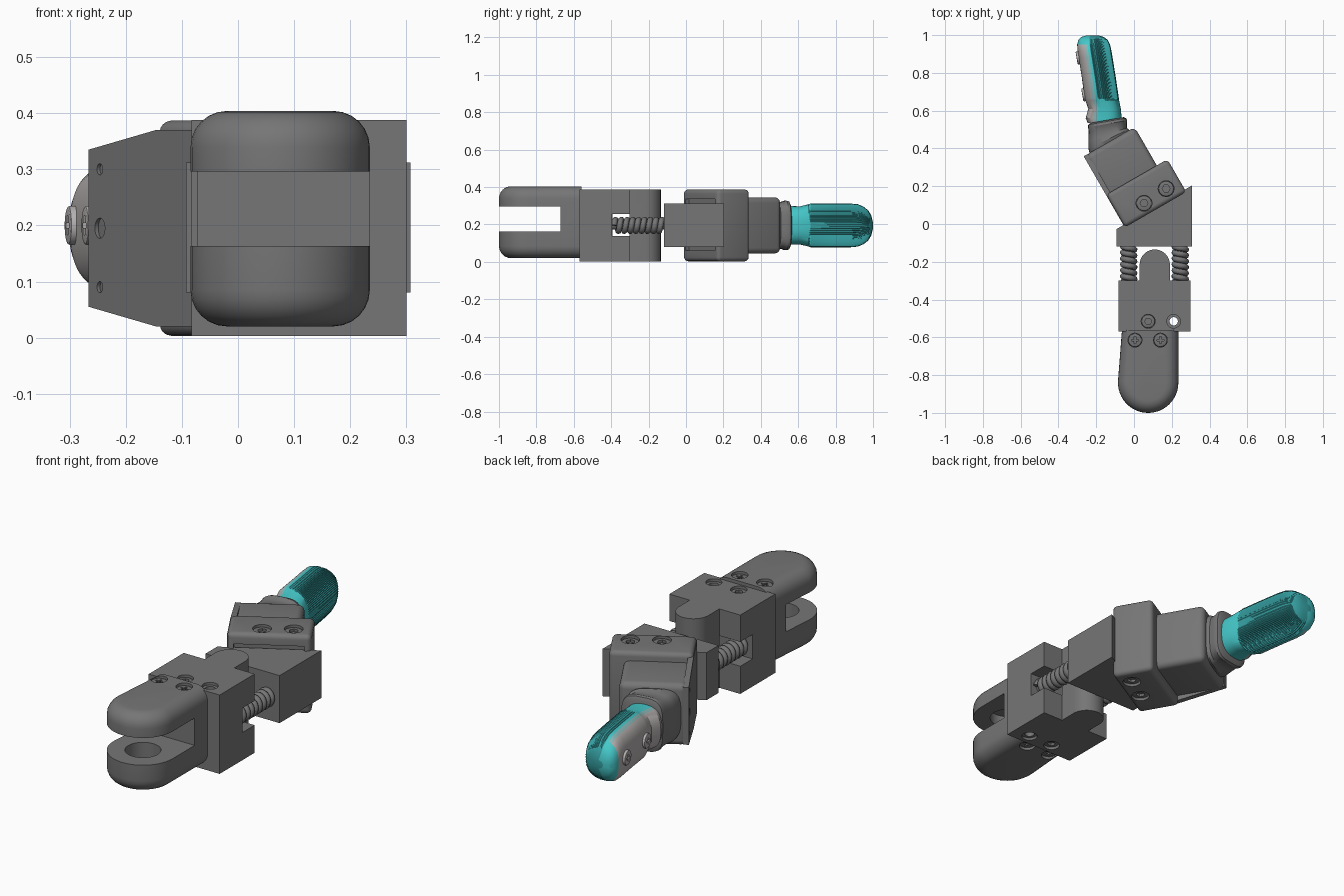
import bpy, bmesh
from math import sin, cos, pi, radians
from mathutils import Matrix, Vector

if "Cube" in bpy.data.objects:
    bpy.data.objects.remove(bpy.data.objects["Cube"])

CUTTERS = []
ZC = 0.195
I = Matrix.Identity(4)
T = Matrix.Translation
TOOL = T((-0.09, -0.025, 0)) @ Matrix.Rotation(radians(30), 4, 'Z')  # angled head frame


def material(name, r, g, b):
    mat = bpy.data.materials.new(name)
    mat.diffuse_color = (r, g, b, 1)
    mat.use_nodes = True
    mat.node_tree.nodes["Principled BSDF"].inputs["Base Color"].default_value = mat.diffuse_color
    return mat


DARK = material("dark_grey", 0.18, 0.18, 0.18)
TEAL = material("teal", 0.06, 0.58, 0.59)
GRIP = material("grip_teal", 0.035, 0.34, 0.35)
BLEND = material("grey_teal", 0.26, 0.48, 0.48)
PALE = material("pale_grey", 0.46, 0.43, 0.43)


def make(name, bm, m=I):
    bmesh.ops.recalc_face_normals(bm, faces=bm.faces)
    me = bpy.data.meshes.new(name)
    bm.to_mesh(me)
    bm.free()
    me.transform(m)
    ob = bpy.data.objects.new(name, me)
    bpy.context.collection.objects.link(ob)
    return ob


def loft(name, rings, m=I):
    bm = bmesh.new()
    vs = [[bm.verts.new(p) for p in r] for r in rings]
    n = len(vs[0])
    for a, b in zip(vs, vs[1:]):
        for i in range(n):
            j = (i + 1) % n
            bm.faces.new((a[i], a[j], b[j], b[i]))
    bm.faces.new(vs[0][::-1])
    bm.faces.new(vs[-1])
    return make(name, bm, m)


def bevel(ob, width, seg=4):
    md = ob.modifiers.new("bevel", 'BEVEL')
    md.width, md.segments = width, seg
    md.limit_method, md.angle_limit = 'ANGLE', radians(50)
    md.use_clamp_overlap = False
    return ob


def prism(name, pts, z0, z1, m=I):
    return loft(name, [[(x, y, z) for x, y in pts] for z in (z0, z1)], m)


def box(name, x0, x1, y0, y1, z0, z1, m=I):
    return prism(name, [(x0, y0), (x1, y0), (x1, y1), (x0, y1)], z0, z1, m)


def arc(cx, cy, r, a0, a1, n=24):
    return [(cx + r * cos(a0 + (a1 - a0) * i / n), cy + r * sin(a0 + (a1 - a0) * i / n))
            for i in range(n + 1)]


def cyl(name, r, z0, z1, m=I, n=32):
    return prism(name, arc(0, 0, r, 0, 2 * pi * (n - 1) / n, n - 1), z0, z1, m)


def cut(ob, cutter):
    md = ob.modifiers.new("cut", 'BOOLEAN')
    md.operation, md.solver, md.object = 'DIFFERENCE', 'EXACT', cutter
    cutter.hide_render = True
    CUTTERS.append(cutter)


def screw(name, m, r, target=None, hexagon=False):
    """Screw at m (local z points outward): sunk in target, or proud if there is none."""
    top = 0.012
    if target:
        cut(target, cyl("recess_cutter", r, -0.03, 0.05, m))
        top = -0.01
    head = bevel(cyl(name, r * (0.97 if target else 1), -0.04, top, m), 0.005, 2)
    if hexagon:
        pts = arc(0, 0, r * 0.5, 0, 2 * pi * 5 / 6, 5)
    else:
        a, b = r * 0.12, r * 0.5
        pts = [(b, -a), (b, a), (a, a), (a, b), (-a, b), (-a, a),
               (-b, a), (-b, -a), (-a, -a), (-a, -b), (a, -b), (a, -a)]
    cut(head, prism("drive_cutter", pts, top - 0.012, top + 0.02, m))
    return head


def flip(x, y, z):
    return T((x, y, z)) @ Matrix.Rotation(pi, 4, 'X')


# Clevis fork with rounded end, slot and inner pin socket
outline = [(0.235, -0.45), (-0.055, -0.45)] + arc(0.075, -0.84, 0.16, pi * 0.98, 2 * pi)
fork = bevel(prism("clevis_fork", outline, 0.02, 0.404), 0.065, 6)
cut(fork, box("fork_back_cutter", -0.3, 0.5, -0.56, -0.3, -0.2, 0.6))
cut(fork, box("fork_slot_cutter", -0.3, 0.5, -1.2, -0.67, 0.163, 0.296))
cut(fork, cyl("pin_socket_cutter", 0.08, 0.07, 0.35, T((0.075, -0.84, 0))))
for x in (0.005, 0.14):
    screw("fork_screw_top", T((x, -0.615, 0.404)), 0.037, fork)
    screw("fork_screw_bottom", flip(x, -0.615, 0.02), 0.037, fork)

# Slider block with rounded tongue, spring window and holes
tongue = arc(0.11, -0.215, 0.08, 0, pi, 20)
block = prism("slider_block", [(-0.083, -0.57), (0.30, -0.57), (0.30, -0.30), (0.19, -0.30)]
              + tongue + [(0.03, -0.30), (-0.083, -0.30)], 0.003, 0.388)
for x0, x1 in ((-0.2, 0.031), (0.189, 0.4)):
    cut(block, box("window_cutter", x0, x1, -0.395, -0.25, 0.138, 0.257))
cut(block, box("window_through_cutter", 0.0, 0.2, -0.394, -0.302, 0.139, 0.256))
cut(block, cyl("through_hole_cutter", 0.022, -0.1, 0.6, T((0.21, -0.515, 0))))
for z in (0.39, 0.0):
    cut(block, cyl("counterbore_cutter", 0.036, -0.015, 0.015, T((0.21, -0.515, z))))
screw("block_screw_top", T((0.075, -0.515, 0.388)), 0.037, block, True)
screw("block_screw_bottom", flip(0.075, -0.515, 0.003), 0.037, block, True)

# Two coil springs on guide rods
for x in (-0.028, 0.245):
    along = T((x, 0, ZC)) @ Matrix.Rotation(-pi / 2, 4, 'X')
    cyl("guide_rod", 0.022, -0.395, -0.11, along, 16)
    cu = bpy.data.curves.new("coil_spring", 'CURVE')
    cu.dimensions, cu.bevel_depth, cu.bevel_resolution = '3D', 0.0155, 2
    cu.use_fill_caps = True
    cu.materials.append(DARK)
    sp = cu.splines.new('POLY')
    turns, n = 8.5, 170
    sp.points.add(n)
    for i, p in enumerate(sp.points):
        a = 2 * pi * turns * i / n
        p.co = (x + 0.031 * cos(a), -0.385 + 0.265 * i / n, ZC + 0.031 * sin(a), 1)
    bpy.context.collection.objects.link(bpy.data.objects.new("coil_spring", cu))

# Wedge that turns the head by 30 degrees
prism("wedge", [(-0.093, -0.118), (0.307, -0.118), (0.307, 0.204), (-0.093, -0.027)], 0.08, 0.312)

# Angled head: large block, stepped block, tapered side plate
head = bevel(box("head_block", 0.04, 0.415, -0.015, 0.185, 0.003, 0.387, TOOL), 0.022, 4)
for z0, z1 in ((0.06, 0.09), (0.30, 0.335)):
    cut(head, box("head_groove_cutter", 0.07, 0.385, -0.1, 0.008, z0, z1, TOOL))
for x, y in ((0.053, 0.11), (0.17, 0.187)):
    screw("head_screw_top", T((x, y, 0.387)), 0.042, head, True)
    screw("head_screw_bottom", flip(x, y, 0.003), 0.042, head, True)
bevel(box("stepped_block", 0.045, 0.35, 0.15, 0.42, 0.045, 0.345, TOOL), 0.03, 5)
plate_yz = [(-0.005, 0.02), (0.18, 0.02), (0.42, 0.055), (0.42, 0.335), (0.18, 0.37), (-0.005, 0.37)]
plate = loft("side_plate", [[(u, v, z) for v, z in plate_yz] for u in (0.039, 0.065)], TOOL)
for z, r in ((0.09, 0.01), (ZC, 0.018), (0.30, 0.01)):
    cut(plate, cyl("plate_hole_cutter", r, -0.05, 0.02,
                   TOOL @ T((0.04, 0.38, z)) @ Matrix.Rotation(pi / 2, 4, 'Y'), 20))


def ring(cx, cy, hw, hz, ang, power, n, ridge=0.0):
    """Superellipse section standing across the direction given by ang."""
    pts = []
    for i in range(n):
        a = 2 * pi * (i + 0.5) / n
        c, s = cos(a), sin(a)
        k = 1 - ridge * (i % 2) if c > -0.15 else 1
        x = hw * k * abs(c) ** power * (1 if c > 0 else -1)
        z = hz * k * abs(s) ** power * (1 if s > 0 else -1)
        pts.append((cx + x * cos(ang), cy + x * sin(ang), ZC + z))
    return pts


# Collar easing from the head angle to the tip angle
collar = [(-0.125, 0.425, 0.125, 0.125, 30), (-0.135, 0.45, 0.118, 0.133, 26),
          (-0.14, 0.475, 0.107, 0.125, 18), (-0.139, 0.51, 0.103, 0.125, 11),
          (-0.14, 0.53, 0.105, 0.133, 10), (-0.142, 0.543, 0.102, 0.13, 10),
          (-0.144, 0.55, 0.09, 0.115, 10)]
loft("tip_collar", [ring(x, y, w, h, radians(a), 0.55, 48) for x, y, w, h, a in collar])

# Fingertip: y, left x, right x, half height, ridge depth
stations = [(0.535, -0.245, -0.066, 0.10, 0), (0.56, -0.256, -0.065, 0.103, 0),
            (0.61, -0.242, -0.070, 0.102, 0), (0.655, -0.258, -0.079, 0.113, 0),
            (0.665, -0.261, -0.080, 0.117, 0.04), (0.78, -0.277, -0.097, 0.117, 0.04),
            (0.88, -0.293, -0.113, 0.117, 0.04), (0.92, -0.299, -0.120, 0.113, 0.04),
            (0.95, -0.301, -0.127, 0.10, 0.04), (0.975, -0.294, -0.140, 0.08, 0.04),
            (0.99, -0.280, -0.160, 0.055, 0.04), (0.999, -0.250, -0.19, 0.02, 0)]
N = 150
tip = loft("fingertip", [ring((a + b) / 2, y, (b - a) / 2, h, 0.0, 0.78, N, k)
                         for y, a, b, h, k in stations])
for mat in (TEAL, GRIP, BLEND, PALE):
    tip.data.materials.append(mat)
for f in tip.data.polygons:
    row, c = f.index // N, cos(2 * pi * (f.index % N + 1) / N)
    if row >= 8:
        f.material_index = 1 if c > -0.15 or row > 10 else 0
    elif c < -0.3:
        f.material_index = 3 if c < -0.5 else 2
    elif row >= 4 and c > -0.15:
        f.material_index = 1
side = Vector((-0.985, -0.17, 0)).to_track_quat('Z', 'Y').to_matrix().to_4x4()
for x, y in ((-0.292, 0.88), (-0.262, 0.685)):
    screw("tip_screw", T((x, y, ZC + 0.005)) @ side, 0.035).data.materials.append(PALE)

# Apply modifiers, drop cutters, colour and shade
for ob in [o for o in bpy.data.objects if o.type == 'MESH' and o not in CUTTERS]:
    bpy.ops.object.select_all(action='DESELECT')
    bpy.context.view_layer.objects.active = ob
    ob.select_set(True)
    for md in list(ob.modifiers):
        bpy.ops.object.modifier_apply(modifier=md.name)
    if not any(ob.data.materials):
        ob.data.materials.clear()
        ob.data.materials.append(DARK)
    bpy.ops.object.shade_smooth_by_angle(angle=radians(30))
for c in CUTTERS:
    bpy.data.objects.remove(c)
